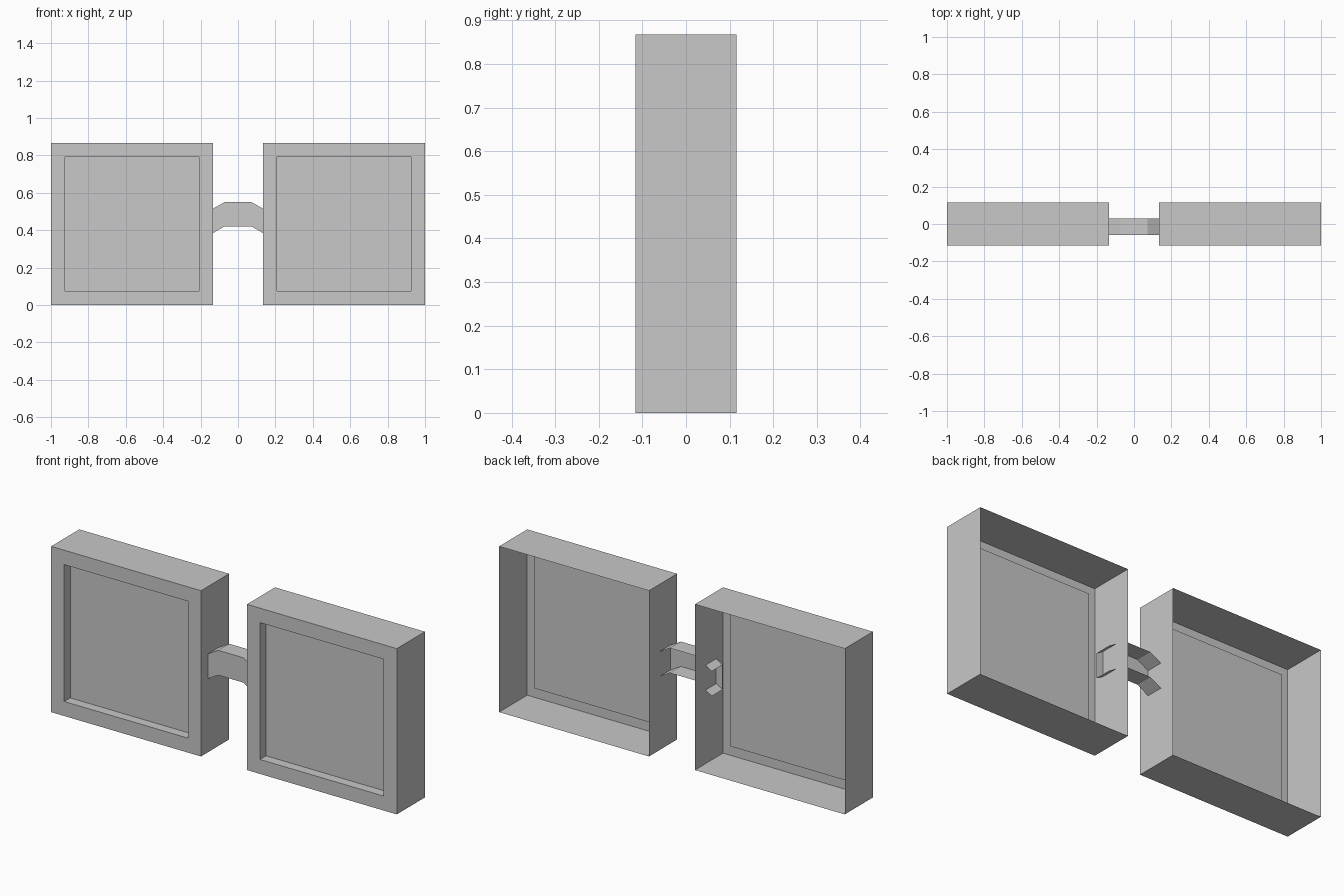
import bpy
import bmesh
from mathutils import Matrix, Vector

cube = bpy.data.objects.get("Cube")
if cube:
    bpy.data.objects.remove(cube, do_unlink=True)

# One plain grey for the whole model
grey = bpy.data.materials.new("light grey")
grey.use_nodes = True
colour = (0.58, 0.58, 0.58, 1)
grey.diffuse_color = colour
grey.node_tree.nodes["Principled BSDF"].inputs["Base Color"].default_value = colour

SIZE, DEPTH, GAP = 0.867, 0.232, 0.133
RIM, RECESS = 0.107, 0.05


def add_object(name, bm):
    mesh = bpy.data.meshes.new(name)
    bm.to_mesh(mesh)
    bm.free()
    mesh.materials.append(grey)
    obj = bpy.data.objects.new(name, mesh)
    bpy.context.collection.objects.link(obj)
    return obj


def lens_frame(name, side):
    """Square shell, open at the back, with a recessed pane in front."""
    bm = bmesh.new()
    centre = Vector((side * (GAP + SIZE / 2), 0, SIZE / 2))
    bmesh.ops.create_cube(bm, size=1, matrix=Matrix.Translation(centre)
                          @ Matrix.Diagonal((SIZE, DEPTH, SIZE, 1)))
    bm.normal_update()
    back = [f for f in bm.faces if f.normal.y > 0.9]
    bmesh.ops.delete(bm, geom=back, context='FACES')
    pane = next(f for f in bm.faces if f.normal.y < -0.9)
    bmesh.ops.inset_individual(bm, faces=[pane], thickness=RIM)
    # Step the pane straight back behind the rim
    new = bmesh.ops.extrude_discrete_faces(bm, faces=[pane])["faces"][0]
    bmesh.ops.translate(bm, verts=new.verts, vec=(0, RECESS, 0))
    return add_object(name, bm)


def bridge():
    """Bent channel, open at the back, whose ends pass into both frames."""
    bm = bmesh.new()
    front, rear, top, bottom = -0.06, 0.03, 0.55, 0.42
    section = [(rear, top), (front, top), (front, bottom), (rear, bottom)]
    path = [(-0.17, -0.056), (-0.072, 0), (0.072, 0), (0.17, -0.056)]
    rows = [[bm.verts.new((x, y, z + drop)) for y, z in section]
            for x, drop in path]
    for a, b in zip(rows, rows[1:]):
        for i in range(3):
            bm.faces.new((a[i], a[i + 1], b[i + 1], b[i]))
    return add_object("bridge", bm)


lens_frame("left_lens_frame", 1)
lens_frame("right_lens_frame", -1)
bridge()
